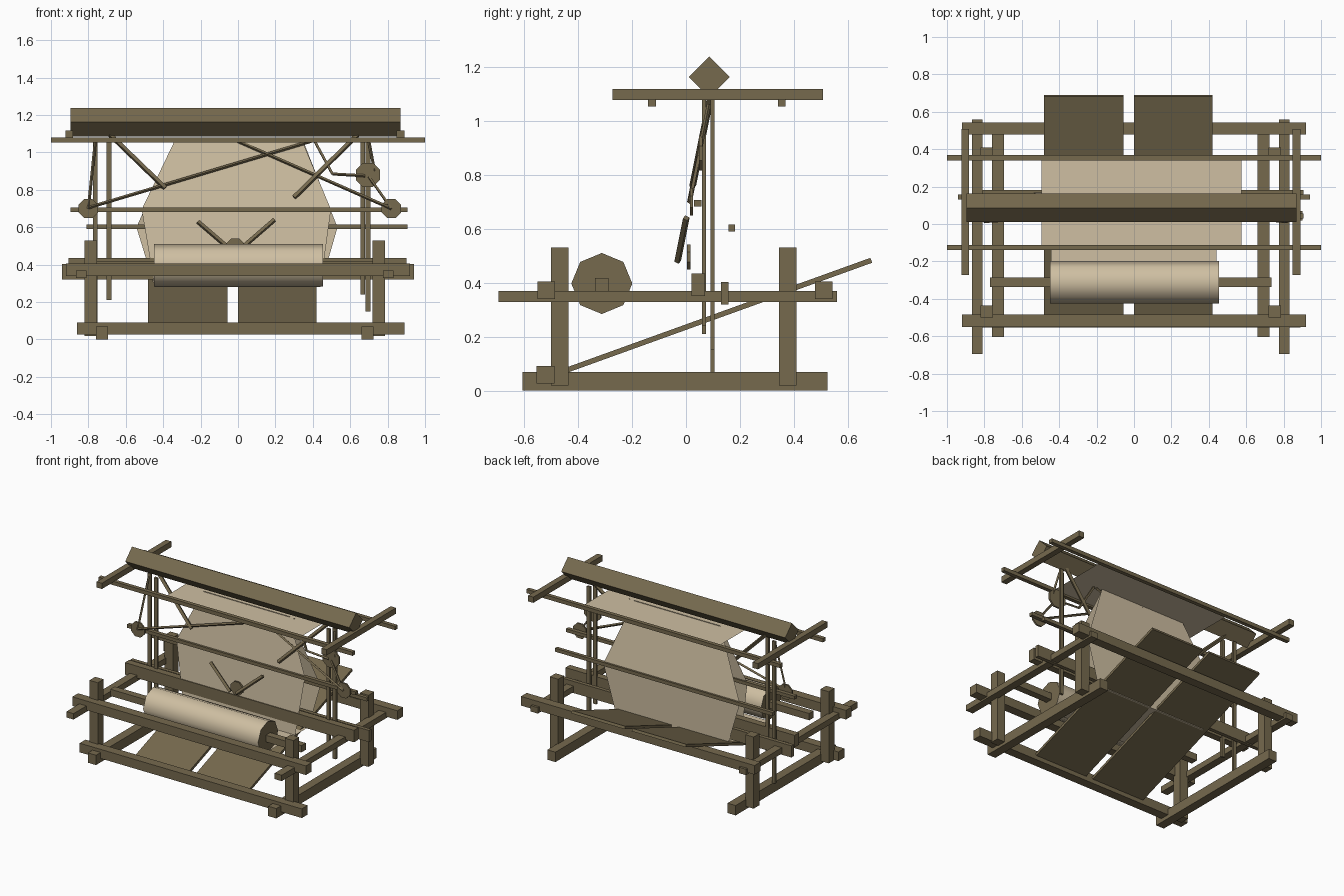
import bpy
import bmesh
import math
from mathutils import Vector

cube = bpy.data.objects.get("Cube")
if cube:
    bpy.data.objects.remove(cube, do_unlink=True)


def material(name, rgb):
    m = bpy.data.materials.new(name)
    m.use_nodes = True
    colour = (*rgb, 1)
    m.diffuse_color = colour
    bsdf = next(n for n in m.node_tree.nodes if n.type == 'BSDF_PRINCIPLED')
    bsdf.inputs["Base Color"].default_value = colour
    return m


WOOD = material("brown wood", (0.18, 0.142, 0.076))
CLOTH = material("cream cloth", (0.62, 0.52, 0.36))


def finish(name, bm, *mats):
    mesh = bpy.data.meshes.new(name)
    bm.to_mesh(mesh)
    bm.free()
    for m in mats:
        mesh.materials.append(m)
    ob = bpy.data.objects.new(name, mesh)
    bpy.context.collection.objects.link(ob)
    return ob


def box(name, xs, ys, zs):
    """Beam given by its extent on each axis."""
    bm = bmesh.new()
    bmesh.ops.create_cube(bm, size=1)
    for v in bm.verts:
        v.co = [(r[0] + r[1]) / 2 + c * (r[1] - r[0]) for r, c in zip((xs, ys, zs), v.co)]
    return finish(name, bm, WOOD)


def prism(name, a, b, radius, sides=4, turn=0.0, mats=(WOOD,)):
    """Straight bar with a regular section from a to b."""
    a, b = Vector(a), Vector(b)
    bm = bmesh.new()
    bmesh.ops.create_cone(bm, cap_ends=True, segments=sides, radius1=radius,
                          radius2=radius, depth=(b - a).length)
    ob = finish(name, bm, *mats)
    ob.rotation_mode = 'QUATERNION'
    spin = Vector((0, 0, 1)).rotation_difference(b - a)
    twist = Vector((0, 0, 1)).to_track_quat('Z', 'Y')
    twist.rotate(Vector((1, 0, 0)).rotation_difference(Vector((math.cos(turn), math.sin(turn), 0))))
    ob.rotation_quaternion = spin @ twist
    ob.location = (a + b) / 2
    return ob


def sheet(name, rows):
    """Thin cloth strip from rows of (y, z, left x, right x)."""
    bm = bmesh.new()
    pairs = [(bm.verts.new((l, y, z)), bm.verts.new((r, y, z))) for y, z, l, r in rows]
    for p, q in zip(pairs, pairs[1:]):
        bm.faces.new((p[0], p[1], q[1], q[0]))
    return finish(name, bm, CLOTH)


# Side frames
for side, s in (("right", -1), ("left", 1)):
    def span(centre, half, shift=-0.017):
        return (s * centre + shift - half, s * centre + shift + half)
    box(side + "_floor_beam", span(0.71, 0.032), (-0.605, 0.525), (0, 0.07))
    box(side + "_front_post", span(0.77, 0.033), (-0.5, -0.435), (0.02, 0.53))
    box(side + "_back_post", span(0.77, 0.033), (0.345, 0.41), (0.02, 0.53))
    box(side + "_middle_beam", span(0.82, 0.028), (-0.695, 0.56), (0.328, 0.37))
    box(side + "_top_beam", span(0.885, 0.021), (-0.273, 0.508), (1.077, 1.118))

# Cross beams
for name, xs, ys, zs in (
        ("lower_front_beam", (-0.86, 0.89), (-0.553, -0.487), (0.027, 0.092)),
        ("upper_front_beam", (-0.92, 0.92), (-0.55, -0.485), (0.34, 0.405)),
        ("upper_back_beam", (-0.92, 0.92), (0.478, 0.543), (0.34, 0.405)),
        ("front_batten", (-0.905, 0.9), (0.02, 0.07), (0.35, 0.435)),
        ("back_batten", (-0.94, 0.94), (0.13, 0.157), (0.32, 0.403)),
        ("front_heddle_bar", (-0.895, 0.905), (0.03, 0.057), (0.682, 0.706)),
        ("back_heddle_bar", (-0.81, 0.905), (0.157, 0.182), (0.59, 0.615)),
        ("top_front_bar", (-1, 1), (-0.14, -0.112), (1.053, 1.08)),
        ("top_back_bar", (-1, 1), (0.34, 0.368), (1.053, 1.08)),
        ("roll_axle", (-0.77, 0.735), (-0.337, -0.287), (0.37, 0.418))):
    box(name, xs, ys, zs)

# Ridge beam, set on edge
prism("ridge_beam", (-0.895, 0.086, 1.162), (0.87, 0.086, 1.162), 0.076)

# Hanging rods
for name, x, y, low in (("right_outer", -0.763, 0.098, 0.07), ("right_inner", -0.69, 0.067, 0.21),
                        ("left_inner", 0.667, 0.067, 0.24), ("left_outer", 0.695, 0.098, 0.15)):
    box(name + "_rod", (x - 0.013, x + 0.013), (y - 0.008, y + 0.008), (low, 1.08))

# Cloth roll: wooden ends, softly rounded cloth side
roll = prism("cloth_roll", (-0.45, -0.312, 0.397), (0.455, -0.312, 0.397), 0.113, 8, 0.0, (CLOTH, WOOD))
for p in roll.data.polygons:
    p.material_index = int(abs(p.normal.z) > 0.9)
    p.use_smooth = p.material_index == 0
for e in roll.data.edges:
    ends = [roll.data.vertices[i].co.z for i in e.vertices]
    e.use_edge_sharp = abs(ends[0] - ends[1]) < 0.01

# Cloth and heddle sheets
sheet("canopy_cloth", [(0.345, 1.066, -0.495, 0.575), (-0.115, 1.066, -0.495, 0.575)])
sheet("front_heddle_sheet", [(0.09, 1.07, -0.335, 0.34), (0.044, 0.695, -0.515, 0.497),
                             (0.015, 0.28, -0.445, 0.44)])
sheet("back_heddle_sheet", [(0.09, 1.07, -0.335, 0.345), (0.17, 0.6, -0.543, 0.532),
                            (0.165, 0.28, -0.445, 0.44)])
sheet("lower_cloth", [(0.165, 0.28, -0.445, 0.44), (-0.29, 0.28, -0.445, 0.44)])

# Treadle boards
for name, x0, x1 in (("right_treadle", -0.48, -0.055), ("left_treadle", 0.0, 0.42)):
    bm = bmesh.new()
    section = [(-0.48, 0.052), (0.69, 0.474), (0.683, 0.492), (-0.487, 0.07)]
    near = bm.faces.new([bm.verts.new((x0, y, z)) for y, z in section])
    new = bmesh.ops.extrude_face_region(bm, geom=[near])
    for v in new["geom"]:
        if isinstance(v, bmesh.types.BMVert):
            v.co.x = x1
    bmesh.ops.recalc_face_normals(bm, faces=bm.faces[:])
    finish(name, bm, WOOD)

# Pulley discs
for name, x, y, z, r in (("right", -0.8, 0.02, 0.7, 0.056), ("left", 0.82, 0.02, 0.7, 0.056),
                         ("upper_left", 0.695, 0.055, 0.88, 0.07), ("centre", -0.015, 0.01, 0.495, 0.05)):
    prism(name + "_pulley", (x, y - 0.006, z), (x, y + 0.006, z), r, 8, math.pi / 8)


# Cords and sticks between x-z points, leaning forward as they descend
def depth(z):
    return 0.013 + (z - 0.7) * 0.2


for name, r, x0, z0, x1, z1 in (
        ("right_pulley_cord", 0.008, -0.8, 0.7, -0.763, 1.06),
        ("long_right_cord", 0.009, -0.8, 0.705, 0.39, 1.06),
        ("long_left_cord", 0.009, 0, 1.06, 0.82, 0.7),
        ("right_stick", 0.014, -0.7, 1.11, -0.39, 0.81),
        ("left_stick", 0.014, 0.665, 1.12, 0.3, 0.76),
        ("upper_left_cord", 0.009, 0.41, 1.06, 0.505, 0.885),
        ("upper_left_link", 0.008, 0.505, 0.885, 0.68, 0.875),
        ("upper_pulley_cord", 0.008, 0.73, 0.9, 0.7, 1.06),
        ("lower_pulley_cord", 0.008, 0.7, 0.87, 0.82, 0.7),
        ("centre_right_stick", 0.013, -0.215, 0.63, -0.04, 0.48),
        ("centre_left_stick", 0.013, 0.195, 0.64, 0.01, 0.48)):
    prism(name, (x0, depth(z0), z0), (x1, depth(z1), z1), r)
